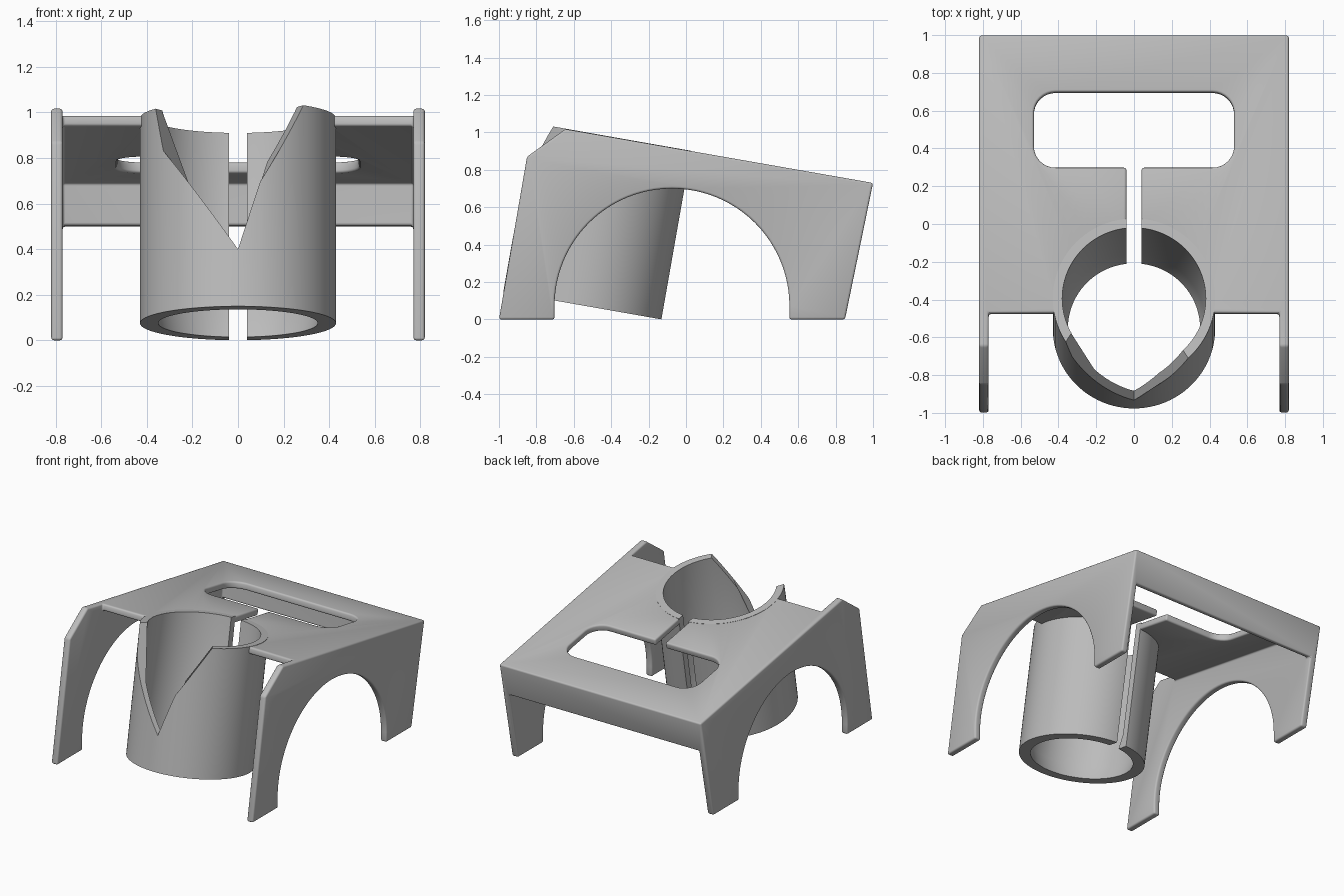
import bpy, bmesh
from math import sin, cos, pi, radians
from mathutils import Matrix, Vector

cube = bpy.data.objects.get("Cube")
if cube:
    bpy.data.objects.remove(cube, do_unlink=True)

# Tilted frame: its z runs along the tube, origin at the centre of the tube's lower rim
TILT = Matrix.Translation((0, -0.553, 0.075)) @ Matrix.Rotation(radians(-10), 4, 'X')
UPRIGHT = Matrix.Identity(4)
TOP = 0.915

grey = bpy.data.materials.new("light_grey")
grey.use_nodes = True
grey.diffuse_color = (0.5, 0.5, 0.5, 1)
grey.node_tree.nodes["Principled BSDF"].inputs["Base Color"].default_value = (0.5, 0.5, 0.5, 1)


def loft(name, rings, matrix, closed=False):
    """Skin matching rings of points; cap the ends, or join last to first."""
    bm = bmesh.new()
    loops = [[bm.verts.new(matrix @ Vector(p)) for p in ring] for ring in rings]
    pairs = list(zip(loops, loops[1:]))
    if closed:
        pairs.append((loops[-1], loops[0]))
    else:
        bm.faces.new(loops[0])
        bm.faces.new(loops[-1])
    n = len(loops[0])
    for a, b in pairs:
        for i in range(n):
            j = (i + 1) % n
            bm.faces.new((a[i], a[j], b[j], b[i]))
    bmesh.ops.recalc_face_normals(bm, faces=bm.faces)
    mesh = bpy.data.meshes.new(name)
    bm.to_mesh(mesh)
    bm.free()
    obj = bpy.data.objects.new(name, mesh)
    bpy.context.collection.objects.link(obj)
    mesh.materials.append(grey)
    return obj


def side_prism(name, outline, half, matrix):
    """Extrude a (y, z) outline across x."""
    return loft(name, [[(x, y, z) for y, z in outline] for x in (-half, half)], matrix)


def circle(r, z, n=96):
    return [(r * cos(2 * pi * i / n), r * sin(2 * pi * i / n), z) for i in range(n)]


def activate(obj):
    bpy.ops.object.select_all(action='DESELECT')
    obj.select_set(True)
    bpy.context.view_layer.objects.active = obj


def cut(obj, cutter):
    mod = obj.modifiers.new("cut", 'BOOLEAN')
    mod.operation = 'DIFFERENCE'
    mod.solver = 'EXACT'
    mod.object = cutter
    activate(obj)
    bpy.ops.object.modifier_apply(modifier=mod.name)


# Stand: side outline with round arch, extruded to full width
arch = [(-0.075 + 0.628 * cos(pi * i / 48), 0.072 + 0.628 * sin(pi * i / 48)) for i in range(49)]
outline = [(-1, 0), (-0.85, 0.87), (-0.645, 1.018), (1, 0.73), (0.85, 0), (0.553, 0)]
stand = side_prism("stand", outline + arch + [(-0.703, 0)], 0.82, UPRIGHT)

# Hollow between the side walls, leaving the top plate and short back wall
hollow = side_prism("hollow_cutter", [
    (-1, -1), (2, -1), (2, 0.677), (1.365, 0.677), (1.365, TOP - 0.05),
    (-0.077, TOP - 0.05), (-0.077, 1.3), (-1, 1.3)], 0.77, TILT)

# Hole for the tube, rounded window and narrow slit
hole = loft("hole_cutter", [circle(0.4, 0.6), circle(0.4, 1.2)], TILT)
window_ring = []
for k, (sx, sy) in enumerate([(1, 1), (-1, 1), (-1, -1), (1, -1)]):
    for i in range(9):
        a = pi / 2 * (k + i / 8)
        window_ring.append((sx * 0.415 + 0.115 * cos(a), 0.908 + sy * 0.088 + 0.115 * sin(a)))
window = loft("window_cutter", [[(x, y, z) for x, y in window_ring] for z in (0.75, 1.1)], TILT)
slit = side_prism("slit_cutter", [(0, -0.2), (0.85, -0.2), (0.85, 1.2), (0, 1.2)], 0.04, TILT)

for cutter in (hollow, hole, window, slit):
    cut(stand, cutter)

# Soft rounded edges on the stand
bevel = stand.modifiers.new("rounding", 'BEVEL')
bevel.width = 0.016
bevel.segments = 3
bevel.limit_method = 'ANGLE'
bevel.angle_limit = radians(40)
activate(stand)
bpy.ops.object.modifier_apply(modifier=bevel.name)

# Tube: tapered lip at the lower rim
tube = loft("tube_holder", [circle(0.43, 0), circle(0.43, TOP), circle(0.38, TOP),
                            circle(0.38, 0.1), circle(0.35, 0)], TILT, closed=True)

# Front V opening, narrowing inward
notch_rings = []
for y in (-0.6, 0.0):
    s = (0.5 - y) / 0.78
    notch_rings.append([(0, y, 0.254), (0.5 * s, y, 1.254), (-0.5 * s, y, 1.254)])
notch = loft("notch_cutter", notch_rings, TILT)
cut(tube, notch)
cut(tube, slit)

for cutter in (hollow, hole, window, slit, notch):
    bpy.data.objects.remove(cutter, do_unlink=True)

for obj in (stand, tube):
    activate(obj)
    bpy.ops.object.shade_smooth_by_angle(angle=radians(35))
